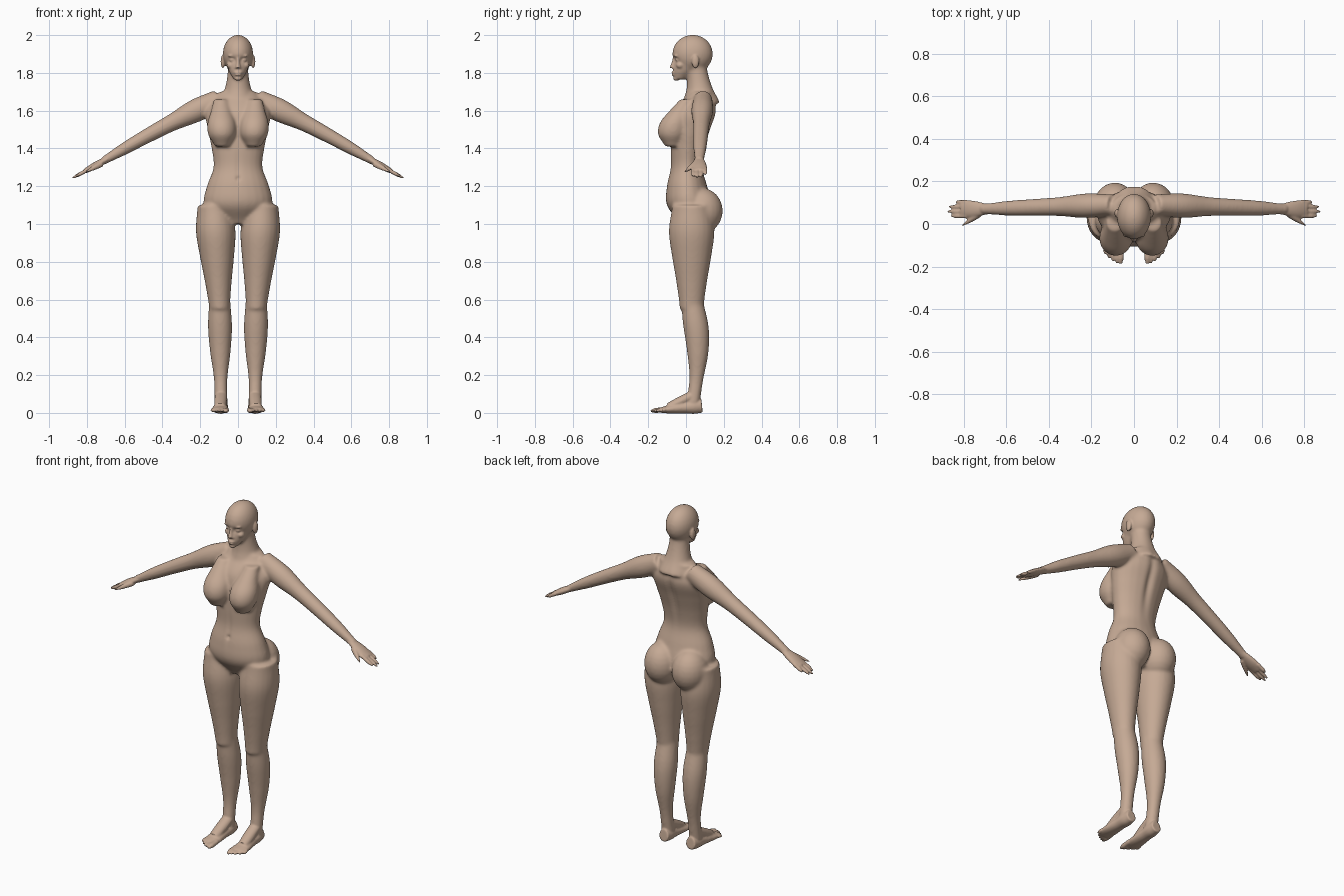
import bpy, bmesh, math
from mathutils import Vector, Matrix

old = bpy.data.objects.get("Cube")
if old:
    bpy.data.objects.remove(old)

SIDES = 24
STEPS = 5
ACROSS, DEEP = Vector((1, 0, 0)), Vector((0, 1, 0))

skin = bpy.data.materials.new("skin")
skin.use_nodes = True
tan = (.56, .4, .3, 1)
skin.diffuse_color = tan
skin.node_tree.nodes["Principled BSDF"].inputs["Base Color"].default_value = tan


def smooth_values(values):
    """Evenly spaced Catmull-Rom samples through a list of widths."""
    samples = []
    last = len(values) - 1
    for i in range(last):
        before, here = values[max(i - 1, 0)], values[i]
        there, after = values[i + 1], values[min(i + 2, last)]
        for step in range(STEPS):
            t = step / STEPS
            bend = 2 * before - 5 * here + 4 * there - after
            twist = 3 * here - before - 3 * there + after
            samples.append(here + t * (there - before + t * (bend + t * twist)) / 2)
    return samples + [values[last]]


def limb(bm, start, end, widths, depth=1, taper=0, bow=(0, 0, 0), u=ACROSS, v=None, paired=True):
    """Closed tube of elliptical sections along a line, which may bow to one side."""
    start, end, bow = Vector(start), Vector(end), Vector(bow)
    v = v or (end - start).cross(u).normalized()
    radii = smooth_values(widths)
    for side in ((1, -1) if paired else (1,)):
        loops = []
        for i, radius in enumerate(radii):
            t = i / (len(radii) - 1)
            centre = start.lerp(end, t) + bow * math.sin(math.pi * t)
            loop = []
            for k in range(SIDES):
                angle = math.tau * k / SIDES
                point = centre + u * radius * math.cos(angle)
                point += v * radius * (depth + taper * t) * math.sin(angle)
                loop.append(bm.verts.new((point.x * side, point.y, point.z)))
            loops.append(loop)
        faces = [bm.faces.new(loops[0]), bm.faces.new(loops[-1])]
        for lower, upper in zip(loops, loops[1:]):
            for k in range(SIDES):
                faces.append(bm.faces.new((lower[k - 1], lower[k], upper[k], upper[k - 1])))
        bmesh.ops.recalc_face_normals(bm, faces=faces)


def ball(bm, centre, radii, paired=True):
    """Ellipsoid, mirrored to the other side when paired."""
    x, y, z = centre
    for side in ((1, -1) if paired else (1,)):
        place = Matrix.Translation((x * side, y, z)) @ Matrix.Diagonal((*radii, 1))
        bmesh.ops.create_uvsphere(bm, u_segments=SIDES, v_segments=SIDES // 2,
                                  radius=1, matrix=place)


def fuse(bm, voxel, iterations):
    """Weld overlapping parts into one smooth skin and return its mesh."""
    mesh = bpy.data.meshes.new("parts")
    bm.to_mesh(mesh)
    bm.free()
    temporary = bpy.data.objects.new("parts", mesh)
    bpy.context.collection.objects.link(temporary)
    weld = temporary.modifiers.new("weld", "REMESH")
    weld.mode, weld.voxel_size = "VOXEL", voxel
    relax = temporary.modifiers.new("relax", "SMOOTH")
    relax.factor, relax.iterations = .5, iterations
    graph = bpy.context.evaluated_depsgraph_get()
    result = bpy.data.meshes.new_from_object(temporary.evaluated_get(graph))
    bpy.data.objects.remove(temporary)
    return result


def press(mesh, centre, radii, push):
    """Soft symmetrical dent that moves the surface along y."""
    for vert in mesh.vertices:
        point = (abs(vert.co.x), vert.co.y, vert.co.z)
        distance = sum(((p - c) / r) ** 2 for p, c, r in zip(point, centre, radii))
        vert.co.y += push * math.exp(-distance)


core = bmesh.new()
# torso, from the crotch to the shoulders
limb(core, (0, .03, 1), (0, .08, 1.7), (.1, .18, .165, .13, .14, .16, .17, .1),
     depth=.65, bow=(0, -.05, 0), v=DEEP, paired=False)
# neck
limb(core, (0, .085, 1.64), (0, .05, 1.87), (.1, .07, .056, .055), v=DEEP, paired=False)
# bust
limb(core, (.083, -.07, 1.41), (.09, .01, 1.66), (.04, .073, .075, .055, .04),
     depth=1.05, bow=(0, -.03, 0), v=DEEP)
# seat
ball(core, (.09, .085, 1.07), (.1, .11, .12))
# thighs
limb(core, (.125, .03, 1.1), (.097, .03, .55), (.09, .105, .09, .07, .055), depth=1.15, v=DEEP)
# shins
limb(core, (.097, .03, .6), (.09, .035, .04), (.056, .064, .054, .036, .035),
     depth=1.05, bow=(0, .03, 0), v=DEEP)
# arms
limb(core, (.1, .09, 1.66), (.72, .07, 1.33), (.05, .058, .045, .04, .035, .024),
     depth=1.1, taper=-.2, bow=(0, 0, .01), u=DEEP)
# skull and jaw
ball(core, (0, .035, 1.9), (.081, .108, .102), paired=False)
limb(core, (0, -.035, 1.765), (0, .03, 1.88), (.025, .046, .06, .07),
     depth=1.25, v=DEEP, paired=False)
base = fuse(core, .008, 8)

# spine furrow, belly line, navel and eye sockets
press(base, (0, .15, 1.5), (.02, .1, .15), -.014)
press(base, (0, -.1, 1.3), (.012, .05, .1), .005)
press(base, (0, -.1, 1.24), (.01, .05, .01), .01)
press(base, (.03, -.06, 1.87), (.02, .04, .014), .014)

detail = bmesh.new()
detail.from_mesh(base)
# nose and nostrils
limb(detail, (0, -.06, 1.885), (0, -.073, 1.825), (.008, .009, .014),
     depth=1.1, v=DEEP, paired=False)
ball(detail, (.012, -.06, 1.828), (.01, .012, .008))
# eyes, brows and cheeks
ball(detail, (.03, -.042, 1.868), (.016, .014, .01))
ball(detail, (.03, -.05, 1.89), (.024, .014, .007))
ball(detail, (.04, -.03, 1.84), (.02, .022, .018))
# lips and chin
for height, width in ((1.802, .024), (1.79, .02)):
    ball(detail, (0, -.06, height), (width, .018, .006), paired=False)
ball(detail, (0, -.05, 1.77), (.02, .018, .012), paired=False)
# ears
ball(detail, (.08, .05, 1.86), (.012, .02, .036))
# palms
limb(detail, (.69, .07, 1.345), (.81, .07, 1.28), (.025, .035, .041, .037),
     depth=.6, taper=-.25, u=DEEP)
# fingers, from index to little
for i in range(4):
    y = .037 + .022 * i
    shorter = .012 * (i - 1.2) ** 2
    limb(detail, (.785, y, 1.293), (.877 - shorter, y, 1.243 + shorter / 2),
         (.011, .01, .01, .005), u=DEEP)
# thumbs
limb(detail, (.72, .05, 1.32), (.806, -.006, 1.275), (.016, .015, .011, .005), u=DEEP)
# feet and insteps
limb(detail, (.088, .085, .037), (.096, -.14, .014), (.03, .037, .037, .041, .045, .043),
     depth=1.2, taper=-.9)
limb(detail, (.09, .03, .09), (.095, -.09, .03), (.033, .033, .03), depth=.8)
# toes, from big to little
for i in range(5):
    x, tip = .063 + .018 * i, .003 * i * i - .188
    r = .01 if i else .015
    limb(detail, (x, -.11, .018), (x, tip, .01), (r, r, r, r / 2), depth=.9)
final = fuse(detail, .005, 5)

final.materials.clear()
final.materials.append(skin)
final.shade_smooth()
body = bpy.data.objects.new("human_body", final)
bpy.context.collection.objects.link(body)
